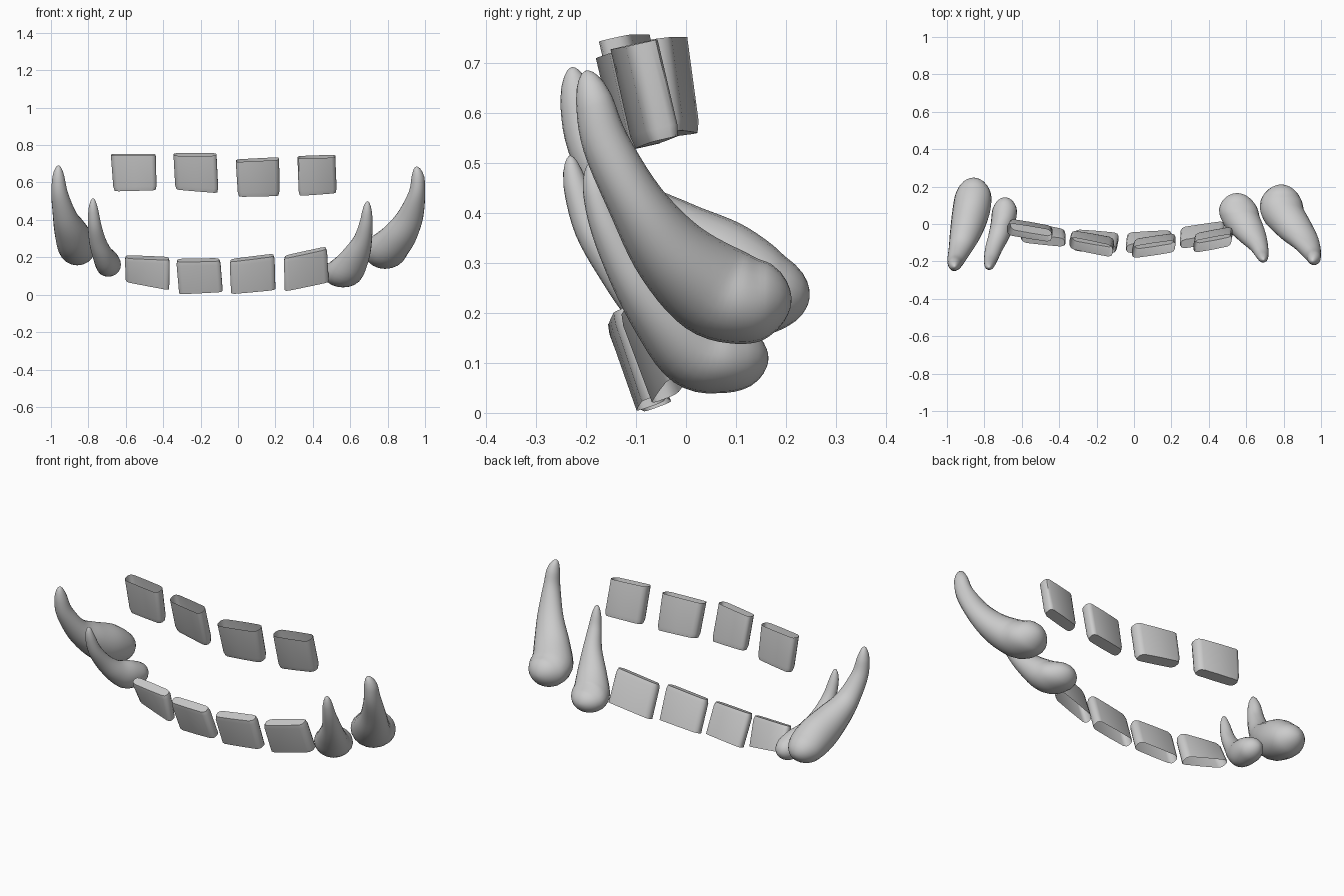
import bpy, math
from mathutils import Vector

if "Cube" in bpy.data.objects:
    bpy.data.objects.remove(bpy.data.objects["Cube"])


def make_object(name, verts, faces, angle):
    me = bpy.data.meshes.new(name)
    me.from_pydata(verts, [], faces)
    me.update()
    ob = bpy.data.objects.new(name, me)
    bpy.context.collection.objects.link(ob)
    bpy.ops.object.select_all(action='DESELECT')
    ob.select_set(True)
    bpy.context.view_layer.objects.active = ob
    bpy.ops.object.mode_set(mode='EDIT')
    bpy.ops.mesh.select_all(action='SELECT')
    bpy.ops.mesh.normals_make_consistent(inside=False)
    bpy.ops.object.mode_set(mode='OBJECT')
    bpy.ops.object.shade_smooth_by_angle(angle=math.radians(angle))
    return ob


def bridge(rings, n):
    return [(r * n + i, r * n + (i + 1) % n, (r + 1) * n + (i + 1) % n, (r + 1) * n + i)
            for r in range(rings - 1) for i in range(n)]


# rounded-slab cross-section: u across the width, v through the thickness
SECTION = [(0, -.18), (.03, -.38), (.1, -.48), (.5, -.5), (.9, -.48), (.97, -.38), (1, -.18),
           (1, .18), (.97, .38), (.9, .48), (.5, .5), (.1, .48), (.03, .38), (0, .18)]


def block_tooth(name, root, crown, thick):
    """root / crown: (x, y, z) of the left and right mid-edges; root end is open."""
    rl, rr, cl, cr = (Vector(p) for p in (*root, *crown))
    axis = (cl + cr - rl - rr) / 2
    normal = Vector((0, axis.z, -axis.y)).normalized() * thick
    if normal.y < 0:
        normal = -normal
    verts = []
    for w, s in ((0, 1), (.88, 1), (1, .86)):
        for u, v in SECTION:
            u = .5 + (u - .5) * (1 - (1 - s) * .35)
            a, b = rl.lerp(cl, w), rr.lerp(cr, w)
            verts.append(a.lerp(b, u) + normal * v * s)
    n = len(SECTION)
    faces = bridge(3, n) + [tuple(range(2 * n, 3 * n))]
    return make_object(name, verts, faces, 48)


def catmull(a, b, c, d, t):
    return .5 * (2 * b + (c - a) * t + (2 * a - 5 * b + 4 * c - d) * t * t
                 + (3 * b - a - 3 * c + d) * t ** 3)


def tusk(name, path, radii, sides=20, steps=5):
    """Loft ellipses along a curved path; radii are (lateral, in-plane)."""
    pts = [Vector(p) for p in path]
    rad = [(0, 0)] + radii + [(0, 0)]
    last = len(pts) - 1
    rings = []
    for i in range(last):
        k = [max(i - 1, 0), i, i + 1, min(i + 2, last)]
        for j in range(steps):
            t = j / steps
            if i == 0:
                t = t * t
            elif i == last - 1:
                t = 1 - (1 - t) ** 2
            c = catmull(*[pts[q] for q in k], t)
            r = [math.sqrt(max(catmull(*[rad[q][m] ** 2 for q in k], t), 1e-8)) for m in (0, 1)]
            rings.append((c, r))
    rings.append((pts[-1], [1e-4, 1e-4]))
    verts = []
    for i, (c, r) in enumerate(rings):
        tan = rings[min(i + 2, len(rings) - 1)][0] - rings[max(i - 2, 0)][0]
        tan.x *= .3
        tan.normalize()
        side = (Vector((1, 0, 0)) - tan * tan.x).normalized()
        up = tan.cross(side)
        for s in range(sides):
            a = 2 * math.pi * s / sides
            verts.append(c + side * r[0] * math.cos(a) + up * r[1] * math.sin(a))
    end = len(rings) * sides
    faces = bridge(len(rings), sides) + [tuple(range(sides)), tuple(range(end - sides, end))]
    return make_object(name, verts, faces, 60)


# upper row of block teeth, open at the top
UPPER = [
    [((-.68, -.026, .748), (-.44, -.065, .748)), ((-.665, .0, .556), (-.435, -.04, .562))],
    [((-.345, -.1, .75), (-.115, -.147, .75)), ((-.335, -.06, .568), (-.105, -.1, .549))],
    [((-.012, -.152, .716), (.22, -.118, .728)), ((.0, -.108, .529), (.222, -.075, .534))],
    [((.318, -.123, .734), (.52, -.085, .741)), ((.325, -.078, .534), (.528, -.04, .549))],
]
# lower row of block teeth, open at the bottom
LOWER = [
    [((-.6, -.01, .078), (-.368, -.055, .034)), ((-.605, -.075, .203), (-.365, -.1, .193))],
    [((-.315, -.055, .012), (-.082, -.074, .024)), ((-.33, -.12, .183), (-.095, -.135, .187))],
    [((-.037, -.073, .012), (.2, -.06, .034)), ((-.045, -.133, .182), (.195, -.12, .212))],
    [((.25, -.045, .027), (.485, -.01, .076)), ((.245, -.11, .2), (.475, -.075, .25))],
]
for i in range(4):
    block_tooth(f"upper_tooth_{i + 1}", *UPPER[i], .068)
    block_tooth(f"lower_tooth_{i + 1}", *LOWER[i], .06)

# four curved tusks, tip first
tusk("right_large_tusk",
     [(.955, -.2, .685), (.962, -.185, .63), (.955, -.161, .54), (.918, -.098, .418),
      (.86, -.03, .32), (.8, .05, .25), (.787, .115, .227), (.787, .168, .225), (.787, .211, .222)],
     [(.034, .036), (.045, .047), (.072, .058), (.097, .078), (.114, .095), (.112, .09), (.085, .073)])
tusk("left_large_tusk",
     [(-.96, -.228, .692), (-.96, -.218, .63), (-.953, -.195, .54), (-.926, -.126, .425),
      (-.897, -.04, .35), (-.872, .06, .287), (-.86, .15, .245), (-.858, .21, .234), (-.858, .247, .228)],
     [(.032, .034), (.045, .044), (.064, .058), (.086, .085), (.1, .104), (.097, .091), (.07, .063)])
tusk("right_small_tusk",
     [(.692, -.192, .5), (.69, -.182, .45), (.684, -.16, .38), (.664, -.112, .29),
      (.622, -.05, .2), (.575, .02, .13), (.557, .08, .112), (.552, .13, .11), (.552, .165, .11)],
     [(.025, .025), (.036, .034), (.052, .048), (.08, .064), (.1, .082), (.102, .073), (.075, .056)])
tusk("left_small_tusk",
     [(-.775, -.232, .515), (-.774, -.222, .46), (-.766, -.19, .37), (-.75, -.132, .285),
      (-.725, -.07, .22), (-.702, 0, .178), (-.692, .07, .16), (-.69, .115, .155), (-.69, .142, .152)],
     [(.025, .024), (.036, .034), (.046, .043), (.055, .057), (.064, .074), (.066, .065), (.048, .047)])
